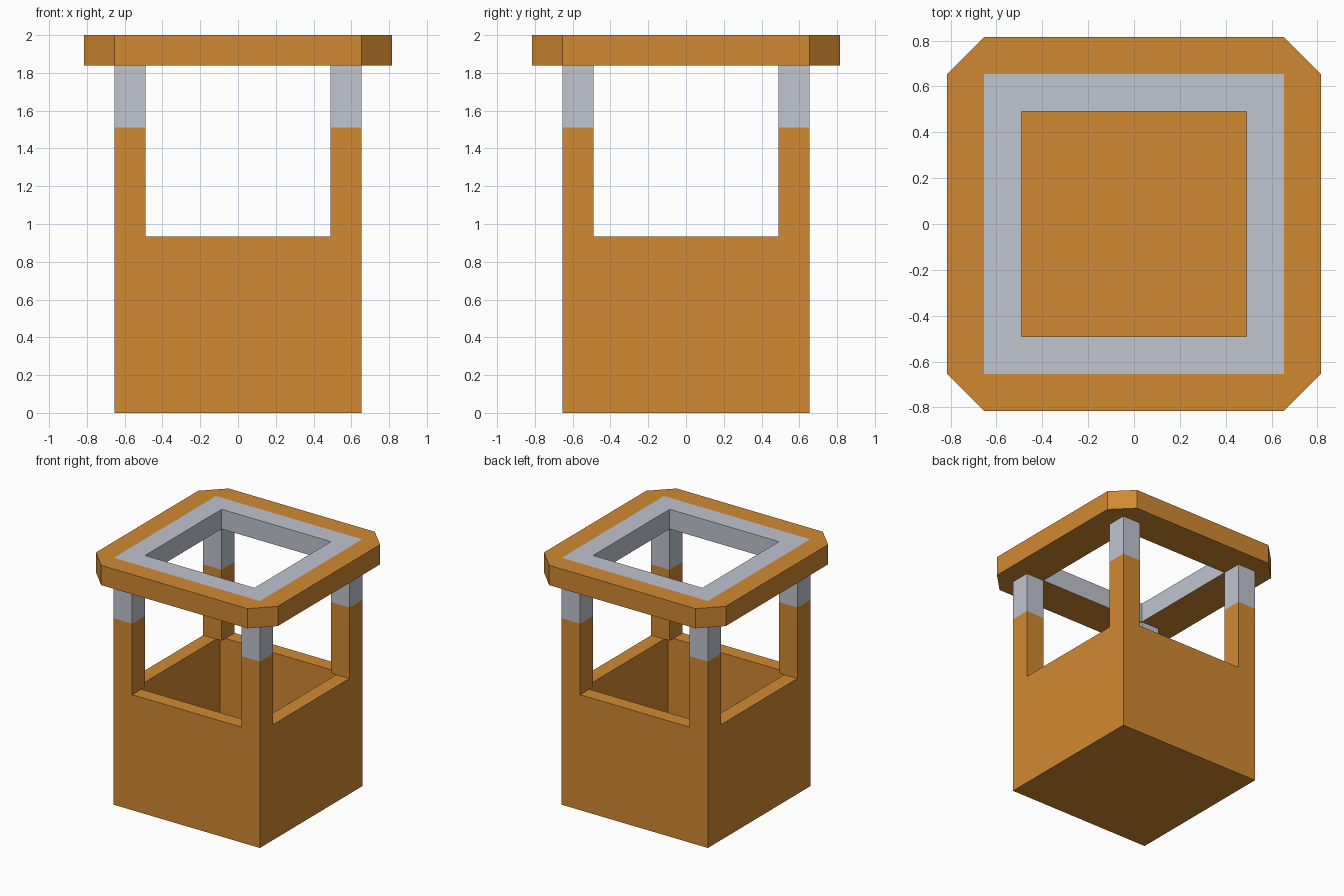
import bpy, bmesh
from mathutils import Matrix, Vector
from math import pi

if "Cube" in bpy.data.objects:
    bpy.data.objects.remove(bpy.data.objects["Cube"], do_unlink=True)

OUT, INN, RIM = 0.655, 0.49, 0.815          # half widths: walls, opening, roof edge
FLOOR, SILL, BAND, EAVE, TOP = 0.16, 0.935, 1.51, 1.84, 2.0


def material(name, rgb):
    m = bpy.data.materials.new(name)
    m.use_nodes = True
    colour = (*[(c / 255) ** 2.2 for c in rgb], 1)
    m.diffuse_color = colour
    m.node_tree.nodes["Principled BSDF"].inputs["Base Color"].default_value = colour
    return m


orange = material("orange wood", (208, 136, 53))
grey = material("light grey metal", (190, 195, 205))


def finish(bm, name, mats):
    bmesh.ops.remove_doubles(bm, verts=bm.verts, dist=1e-4)
    bmesh.ops.recalc_face_normals(bm, faces=bm.faces)
    mesh = bpy.data.meshes.new(name)
    bm.to_mesh(mesh)
    bm.free()
    for m in mats:
        mesh.materials.append(m)
    obj = bpy.data.objects.new(name, mesh)
    bpy.context.collection.objects.link(obj)
    return obj


def box(bm, lo, hi):
    lo, hi = Vector(lo), Vector(hi)
    mat = Matrix.Translation((lo + hi) / 2) @ Matrix.Diagonal((*(hi - lo), 1))
    return bmesh.ops.create_cube(bm, size=1, matrix=mat)


# Open-topped basket with thick walls
bm = bmesh.new()
box(bm, (-OUT, -OUT, 0), (OUT, OUT, SILL))
top = [f for f in bm.faces if f.normal.z > 0.9]
bmesh.ops.inset_region(bm, faces=top, thickness=OUT - INN)
well = bmesh.ops.extrude_face_region(bm, geom=top)["geom"]
bmesh.ops.delete(bm, geom=top, context="FACES")
for v in well:
    if isinstance(v, bmesh.types.BMVert):
        v.co.z = FLOOR
finish(bm, "basket", [orange])

# Corner posts: wood below, metal above
for x, side in ((-1, "right"), (1, "left")):
    for y, end in ((-1, "front"), (1, "back")):
        bm = bmesh.new()
        xs, ys = sorted((x * INN, x * OUT)), sorted((y * INN, y * OUT))
        box(bm, (xs[0], ys[0], SILL), (xs[1], ys[1], EAVE))
        caps = [f for f in bm.faces if abs(f.normal.z) > 0.9]
        bmesh.ops.delete(bm, geom=caps, context="FACES_ONLY")
        bmesh.ops.bisect_plane(bm, geom=bm.verts[:] + bm.edges[:] + bm.faces[:],
                               plane_co=(0, 0, BAND), plane_no=(0, 0, 1))
        for f in bm.faces:
            f.material_index = int(f.calc_center_median().z > BAND)
        finish(bm, f"{end}_{side}_post", [orange, grey])

# Roof frame: one quarter, turned four times
bm = bmesh.new()


def face(points, index=0):
    for k in range(4):
        turn = Matrix.Rotation(k * pi / 2, 3, "Z")
        f = bm.faces.new([bm.verts.new(turn @ Vector(p)) for p in points])
        f.material_index = index


def wall(a, b, index=0):
    face([(*a, EAVE), (*b, EAVE), (*b, TOP), (*a, TOP)], index)


wall((-OUT, -RIM), (OUT, -RIM))
wall((OUT, -RIM), (RIM, -OUT))
wall((-INN, -INN), (INN, -INN), 1)
for z in (EAVE, TOP):
    face([(-OUT, -RIM, z), (OUT, -RIM, z), (OUT, -OUT, z), (-OUT, -OUT, z)])
    face([(OUT, -RIM, z), (RIM, -OUT, z), (OUT, -OUT, z)])
    face([(-OUT, -OUT, z), (OUT, -OUT, z), (INN, -INN, z), (-INN, -INN, z)], int(z == TOP))
finish(bm, "roof_frame", [orange, grey])
